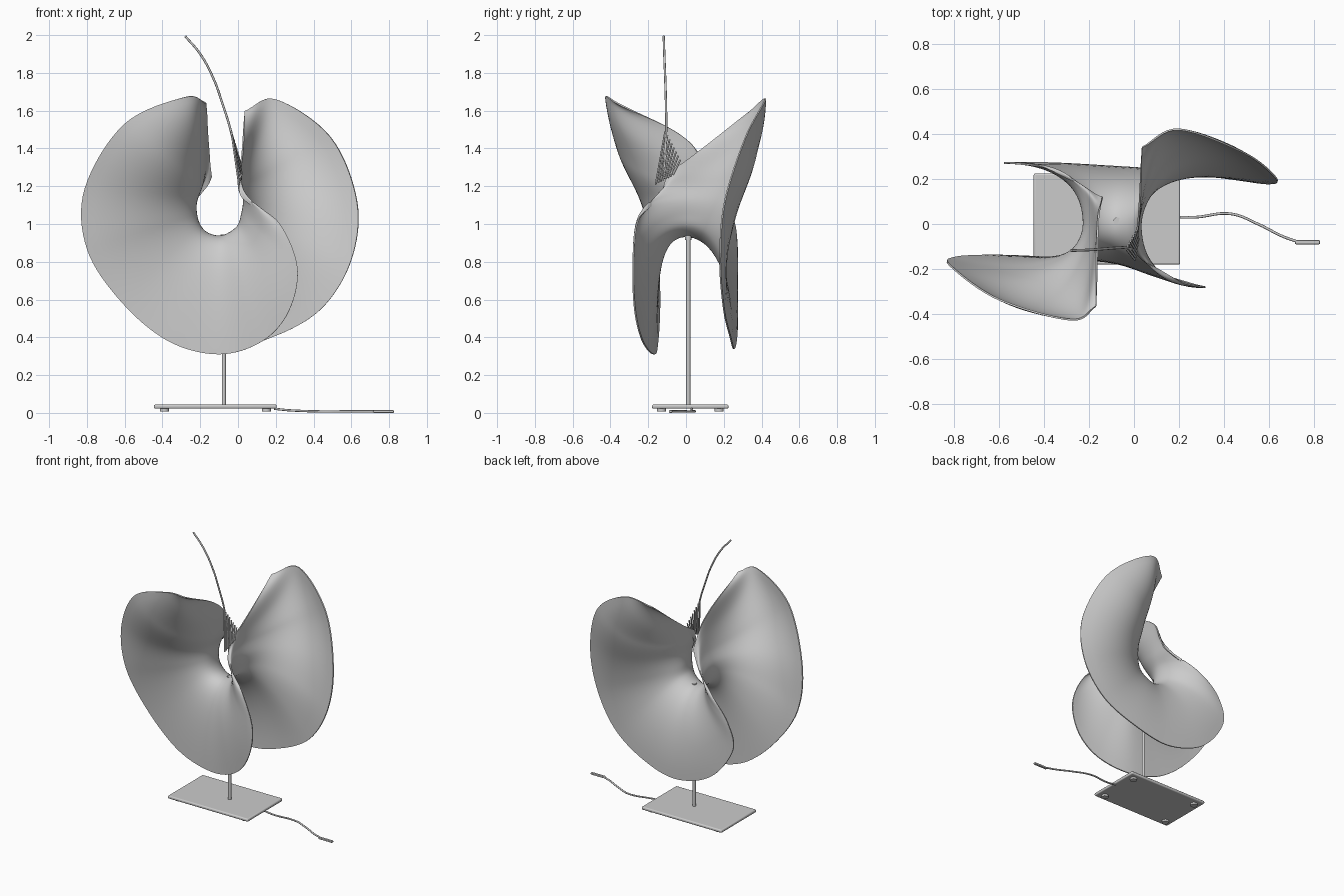
import bpy, bmesh, math
from mathutils import Vector

cube = bpy.data.objects.get("Cube")
if cube:
    bpy.data.objects.remove(cube, do_unlink=True)

grey = bpy.data.materials.new("plain grey")
grey.use_nodes = True
grey.diffuse_color = (0.6, 0.6, 0.6, 1)
grey.node_tree.nodes["Principled BSDF"].inputs["Base Color"].default_value = (0.6, 0.6, 0.6, 1)


def select_only(obj):
    bpy.ops.object.select_all(action="DESELECT")
    obj.select_set(True)
    bpy.context.view_layer.objects.active = obj


def finish(obj, name):
    """Name the part, colour it and smooth its shading."""
    obj.name = name
    obj.data.materials.append(grey)
    if obj.type == "MESH":
        select_only(obj)
        bpy.ops.object.shade_smooth_by_angle(angle=math.radians(45))
    return obj


def rod(name, x, y, low, high, radius):
    bpy.ops.mesh.primitive_cylinder_add(vertices=20, radius=radius, depth=high - low,
                                        location=(x, y, (low + high) / 2))
    return finish(bpy.context.object, name)


def box(name, low, high, bevel):
    low, high = Vector(low), Vector(high)
    bpy.ops.mesh.primitive_cube_add(size=1, location=(low + high) / 2)
    obj = bpy.context.object
    obj.scale = high - low
    bpy.ops.object.transform_apply(location=False, rotation=False, scale=True)
    mod = obj.modifiers.new("rounded edges", "BEVEL")
    mod.width, mod.segments = bevel, 3
    return finish(obj, name)


def wire(name, points, radius):
    curve = bpy.data.curves.new(name, "CURVE")
    curve.dimensions = "3D"
    curve.bevel_depth, curve.bevel_resolution = radius, 2
    curve.use_fill_caps = True
    spline = curve.splines.new("BEZIER")
    spline.bezier_points.add(len(points) - 1)
    for bp, co in zip(spline.bezier_points, points):
        bp.co = co
        bp.handle_left_type = bp.handle_right_type = "AUTO"
    obj = bpy.data.objects.new(name, curve)
    bpy.context.collection.objects.link(obj)
    return finish(obj, name)


def smooth_path(points, s):
    """Catmull-Rom position at station s along the points."""
    pts = [Vector(p) for p in points]
    pts = [pts[0] * 2 - pts[1]] + pts + [pts[-1] * 2 - pts[-2]]
    i = min(int(s), len(points) - 2)
    t = s - i
    a, b, c, d = pts[i:i + 4]
    return 0.5 * (2 * b + (c - a) * t + (2 * a - 5 * b + 4 * c - d) * t ** 2
                  + (3 * b - a - 3 * c + d) * t ** 3)


def bezier(p, t):
    k = 1 - t
    return p[0] * k ** 3 + p[1] * (3 * k * k * t) + p[2] * (3 * k * t * t) + p[3] * t ** 3


# Guide curves of the twisted sheet, from one upper lobe round under the hole to the other
front_rim = [(-.168, -.365, 1.64), (-.28, -.425, 1.672), (-.6, -.335, 1.53), (-.81, -.19, 1.19),
             (-.8, -.15, .87), (-.62, -.14, .59), (-.37, -.15, .38), (-.1, -.17, .31),
             (.13, -.23, .38), (.27, -.27, .54), (.315, -.28, .77), (.22, -.26, 1.0),
             (.07, -.18, 1.1), (.01, -.13, 1.16), (0, -.1, 1.27)]
neck = [(-.16, 0, 1.45), (-.17, 0, 1.33), (-.19, 0, 1.21), (-.22, 0, 1.12),
        (-.22, 0, 1.05), (-.2, 0, .99), (-.16, 0, .95), (-.1, 0, .935),
        (-.05, 0, .95), (0, 0, .99), (.02, 0, 1.05), (.03, 0, 1.12),
        (.02, 0, 1.2), (.02, 0, 1.27), (.02, .02, 1.35)]
back_rim = [(-.14, .12, 1.25), (-.17, .13, 1.19), (-.25, .18, 1.11), (-.4, .25, 1.01),
            (-.53, .27, .87), (-.57, .27, .68), (-.39, .27, .44), (-.1, .255, .34),
            (.18, .235, .4), (.44, .2, .55), (.6, .18, .81), (.63, .205, 1.12),
            (.49, .315, 1.46), (.2, .42, 1.66), (.035, .34, 1.595)]


def half_section(rim, mid, tangent, side, station, end):
    """Points from the rim to the neck, bulging outward at the upper lobe."""
    reach = 0.7 - 0.3 * end
    flare = rim.lerp(mid, reach)
    bulge = (0.23 + 0.03 * side) * math.exp(-((station - 2.4) / 2) ** 2)
    flare.y = (1 - end) * (1.02 * rim.y + side * bulge) + end * flare.y
    length = min(0.13, 0.45 * (rim - mid).length)
    ctrl = [rim, flare, mid + tangent * (side * length), mid]
    return [bezier(ctrl, i / 18) for i in range(19)]


# Twisted sheet
last = len(neck) - 1
steps = 8
bm = bmesh.new()
rows = []
for n in range(last * steps + 1):
    s = n / steps
    f, m, b = (smooth_path(path, s) for path in (front_rim, neck, back_rim))
    end = abs(2 * s / last - 1) ** 6
    tangent = Vector((0, 1, 0)).lerp((b - f).normalized(), end).normalized()
    front = half_section(f, m, tangent, -1, s, end)
    back = half_section(b, m, tangent, 1, last - s, end)
    rows.append([bm.verts.new(p) for p in front + back[-2::-1]])
for r, q in zip(rows, rows[1:]):
    for i in range(len(r) - 1):
        bm.faces.new((r[i], r[i + 1], q[i + 1], q[i]))
mesh = bpy.data.meshes.new("twisted_sheet")
bm.to_mesh(mesh)
bm.free()
sheet = bpy.data.objects.new("twisted_sheet", mesh)
bpy.context.collection.objects.link(sheet)
shell = sheet.modifiers.new("thickness", "SOLIDIFY")
shell.thickness, shell.offset = 0.008, 0
select_only(sheet)
bpy.ops.object.modifier_apply(modifier=shell.name)
finish(sheet, "twisted_sheet")

# Base plate with four feet
box("base_plate", (-.445, -.18, .022), (.205, .225, .044), .008)
for x in (-.39, .15):
    for y in (-.13, .175):
        rod("foot", x, y, .008, .024, .024)

# Stem and its cap
rod("stem", -.075, .012, .04, .93, .011)
rod("stem_cap", -.075, .012, .915, .945, .017)

# Cable and plug lying on the ground
wire("cable", [(.19, .03, .022), (.27, .03, .014), (.43, .045, .008), (.55, 0, .008),
               (.66, -.055, .008), (.73, -.08, .008)], .006)
box("plug", (.715, -.09, 0), (.825, -.072, .014), .004)

# Curved wire rising from the sheet
wire("upper_wire", [(-.28, -.118, 1.995), (-.2, -.115, 1.9), (-.13, -.11, 1.77),
                    (-.08, -.106, 1.63), (-.04, -.105, 1.5), (-.015, -.11, 1.38),
                    (.005, -.115, 1.24)], .006)

# Fan of short strands at the foot of the wire
for i in range(8):
    k = i / 7
    top = Vector((-.035, -.11, 1.49)).lerp(Vector((.01, -.03, 1.34)), k)
    foot = Vector((.005, -.16, 1.21)).lerp(Vector((.02, -.07, 1.26)), k)
    wire("strand", [top, foot], .005)
